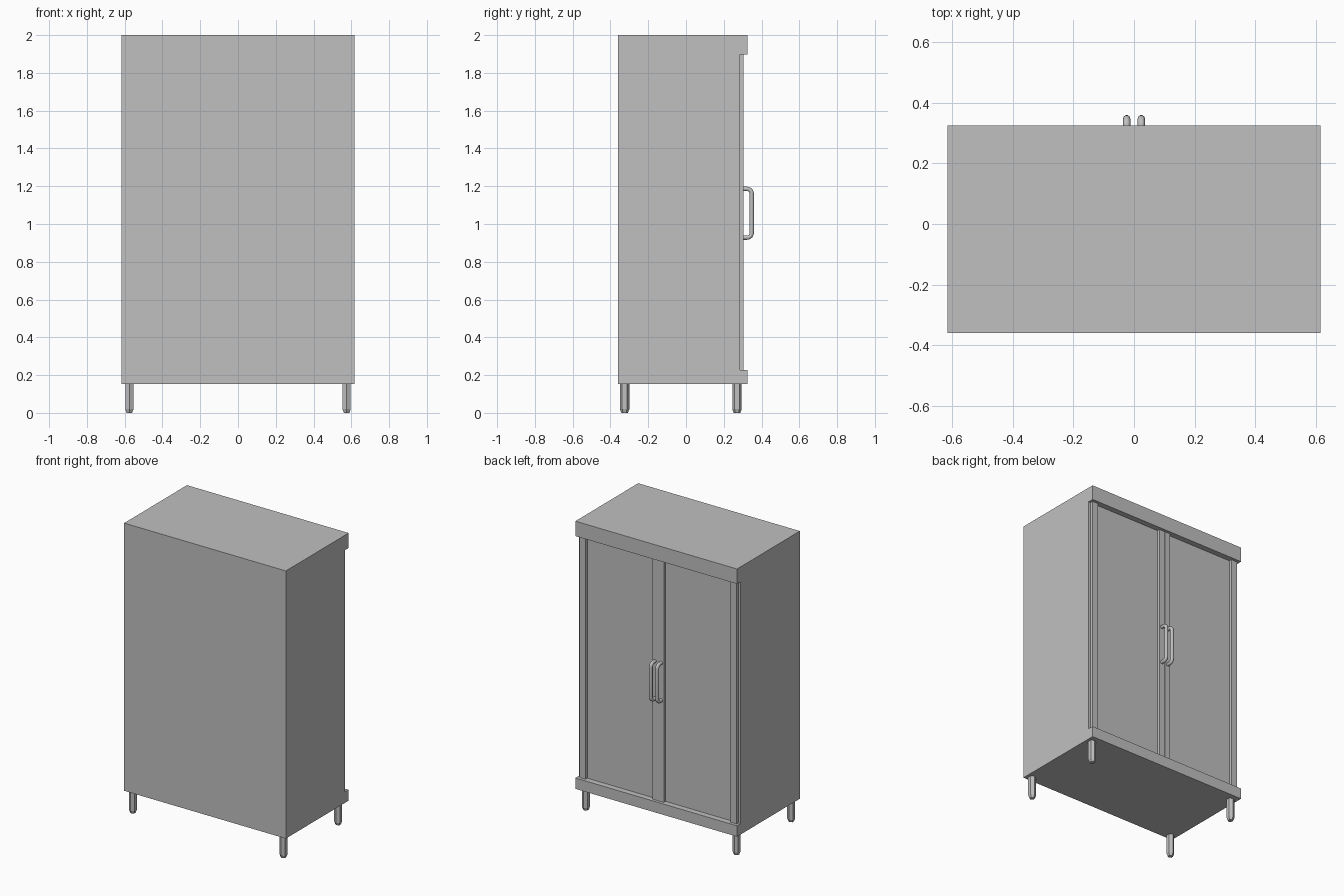
import bpy
import bmesh
import math

cube = bpy.data.objects.get("Cube")
if cube:
    bpy.data.objects.remove(cube, do_unlink=True)

grey = bpy.data.materials.new("plain grey")
grey.use_nodes = True
colour = (0.53, 0.53, 0.53, 1)
grey.diffuse_color = colour
grey.node_tree.nodes["Principled BSDF"].inputs["Base Color"].default_value = colour


def add_object(name, data):
    obj = bpy.data.objects.new(name, data)
    bpy.context.collection.objects.link(obj)
    data.materials.append(grey)
    return obj


def box(name, low, high):
    """Box between two opposite corners."""
    bm = bmesh.new()
    bmesh.ops.create_cube(bm, size=1)
    for v in bm.verts:
        v.co = [lo if c < 0 else hi for c, lo, hi in zip(v.co, low, high)]
    mesh = bpy.data.meshes.new(name)
    bm.to_mesh(mesh)
    bm.free()
    return add_object(name, mesh)


def leg(name, x, y):
    """Hexagonal leg with a tapered foot."""
    bm = bmesh.new()
    rings = []
    for radius, z in ((0.017, 0), (0.025, 0.02), (0.025, BASE)):
        rings.append([bm.verts.new((x + radius * math.sin(i * math.pi / 3),
                                    y + radius * math.cos(i * math.pi / 3), z))
                      for i in range(6)])
    for lower, upper in zip(rings, rings[1:]):
        for i in range(6):
            j = (i + 1) % 6
            bm.faces.new((lower[i], lower[j], upper[j], upper[i]))
    bm.faces.new(rings[0])
    bm.faces.new(rings[-1])
    bmesh.ops.recalc_face_normals(bm, faces=bm.faces)
    mesh = bpy.data.meshes.new(name)
    bm.to_mesh(mesh)
    bm.free()
    return add_object(name, mesh)


def handle(name, x):
    """Round bar bent into a pull with rounded corners."""
    bend, reach, low, high = 0.025, 0.348, 0.928, 1.186
    path = [(x, DOOR - 0.005, low)]
    for z, start in ((low + bend, -90), (high - bend, 0)):
        for step in range(7):
            a = math.radians(start + step * 15)
            path.append((x, reach - bend + bend * math.cos(a), z + bend * math.sin(a)))
    path.append((x, DOOR - 0.005, high))
    curve = bpy.data.curves.new(name, "CURVE")
    curve.dimensions = "3D"
    curve.bevel_depth = 0.012
    curve.bevel_resolution = 3
    curve.use_fill_caps = True
    spline = curve.splines.new("POLY")
    spline.points.add(len(path) - 1)
    for point, co in zip(spline.points, path):
        point.co = (*co, 1)
    spline.use_smooth = True
    return add_object(name, curve)


HALF, BACK, BASE, TOP = 0.617, -0.36, 0.153, 2.0
PANEL, DOOR, RAIL = 0.285, 0.305, 0.325
LOW, HIGH = 0.228, 1.897

# Cabinet body and the two rails that overhang the doors
box("cabinet_body", (-HALF, BACK, BASE), (HALF, PANEL, TOP))
box("top_rail", (-HALF, PANEL, HIGH), (HALF, RAIL, TOP))
box("bottom_rail", (-HALF, PANEL, BASE), (HALF, RAIL, LOW))

# Door stiles, handles and legs on both sides
for side, s in (("left", 1), ("right", -1)):
    for part, near, far in (("inner", 0.001, 0.044), ("outer", 0.554, 0.6)):
        x0, x1 = sorted((s * near, s * far))
        box(f"{side}_door_{part}_stile", (x0, PANEL, LOW), (x1, DOOR, HIGH))
    handle(f"{side}_handle", s * 0.024)
    leg(f"{side}_front_leg", s * 0.575, -0.325)
    leg(f"{side}_back_leg", s * 0.575, 0.27)
